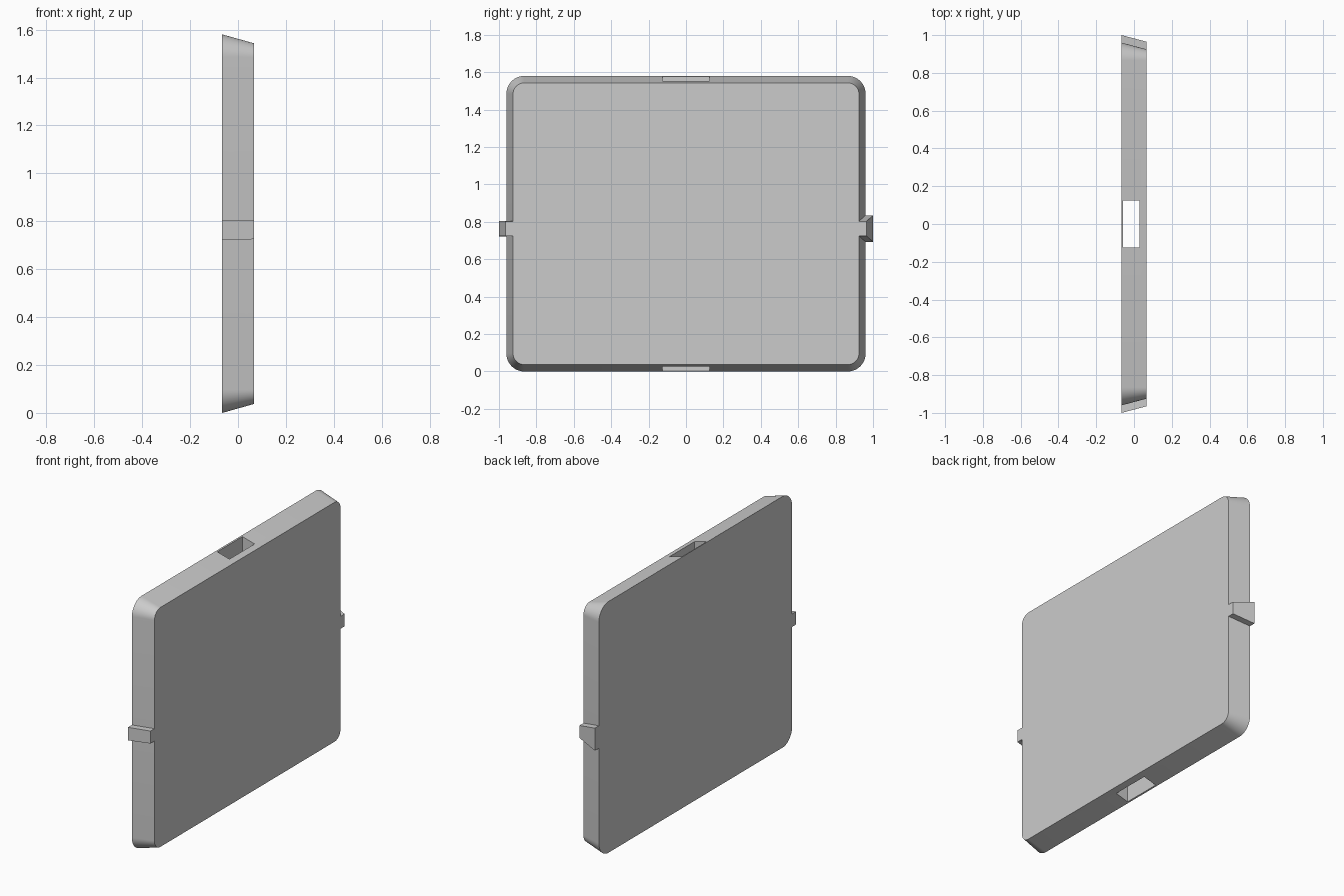
import bpy, bmesh
from math import cos, sin, pi, radians

old = bpy.data.objects.get("Cube")
if old:
    bpy.data.objects.remove(old, do_unlink=True)

grey = bpy.data.materials.new("plain_grey")
grey.use_nodes = True
colour = (0.6, 0.6, 0.6, 1)
grey.diffuse_color = colour
grey.node_tree.nodes["Principled BSDF"].inputs["Base Color"].default_value = colour

HALF = 0.066      # half thickness of the panel
MID = 0.79        # panel centre height
TAB_MID = 0.764   # tab centre height


def loft(name, back, front, x0=-HALF, x1=HALF):
    """Solid between two matching (y, z) outlines, the back at x0, the front at x1."""
    bm = bmesh.new()
    a = [bm.verts.new((x0, y, z)) for y, z in back]
    b = [bm.verts.new((x1, y, z)) for y, z in front]
    bm.faces.new(a)
    bm.faces.new(b)
    for i in range(len(a)):
        j = (i + 1) % len(a)
        bm.faces.new((a[i], a[j], b[j], b[i]))
    bmesh.ops.recalc_face_normals(bm, faces=bm.faces)
    mesh = bpy.data.meshes.new(name)
    bm.to_mesh(mesh)
    bm.free()
    mesh.materials.append(grey)
    obj = bpy.data.objects.new(name, mesh)
    bpy.context.collection.objects.link(obj)
    return obj


def rounded(hy, hz, r, steps=12):
    """Rounded rectangle outline."""
    pts = []
    for k, (sy, sz) in enumerate(((1, 1), (-1, 1), (-1, -1), (1, -1))):
        for i in range(steps + 1):
            t = (k + i / steps) * pi / 2
            pts.append((sy * (hy - r) + r * cos(t), MID + sz * (hz - r) + r * sin(t)))
    return pts


def rect(y0, y1, half_height, mid=TAB_MID):
    return [(y0, mid - half_height), (y1, mid - half_height),
            (y1, mid + half_height), (y0, mid + half_height)]


# Panel with bevelled rim
panel = loft("panel", rounded(0.96, MID, 0.095), rounded(0.925, 0.753, 0.06))

# Vertical slot through the panel
cutter = loft("slot_cutter", rect(-0.125, 0.125, 1, MID), rect(-0.125, 0.125, 1, MID),
              -0.057, 0.028)
cutter.hide_render = True
cut = panel.modifiers.new("slot", "BOOLEAN")
cut.operation = "DIFFERENCE"
cut.solver = "EXACT"
cut.object = cutter
bpy.ops.object.select_all(action="DESELECT")
bpy.context.view_layer.objects.active = panel
panel.select_set(True)
bpy.ops.object.modifier_apply(modifier=cut.name)
bpy.data.objects.remove(cutter, do_unlink=True)
bpy.ops.object.shade_smooth_by_angle(angle=radians(30))

# Straight tab on the front edge, flared tab on the back edge
loft("front_tab", rect(-1, -0.94, 0.041), rect(-0.965, -0.905, 0.039))
loft("back_tab", rect(0.94, 1, 0.071), rect(0.905, 0.965, 0.039))
